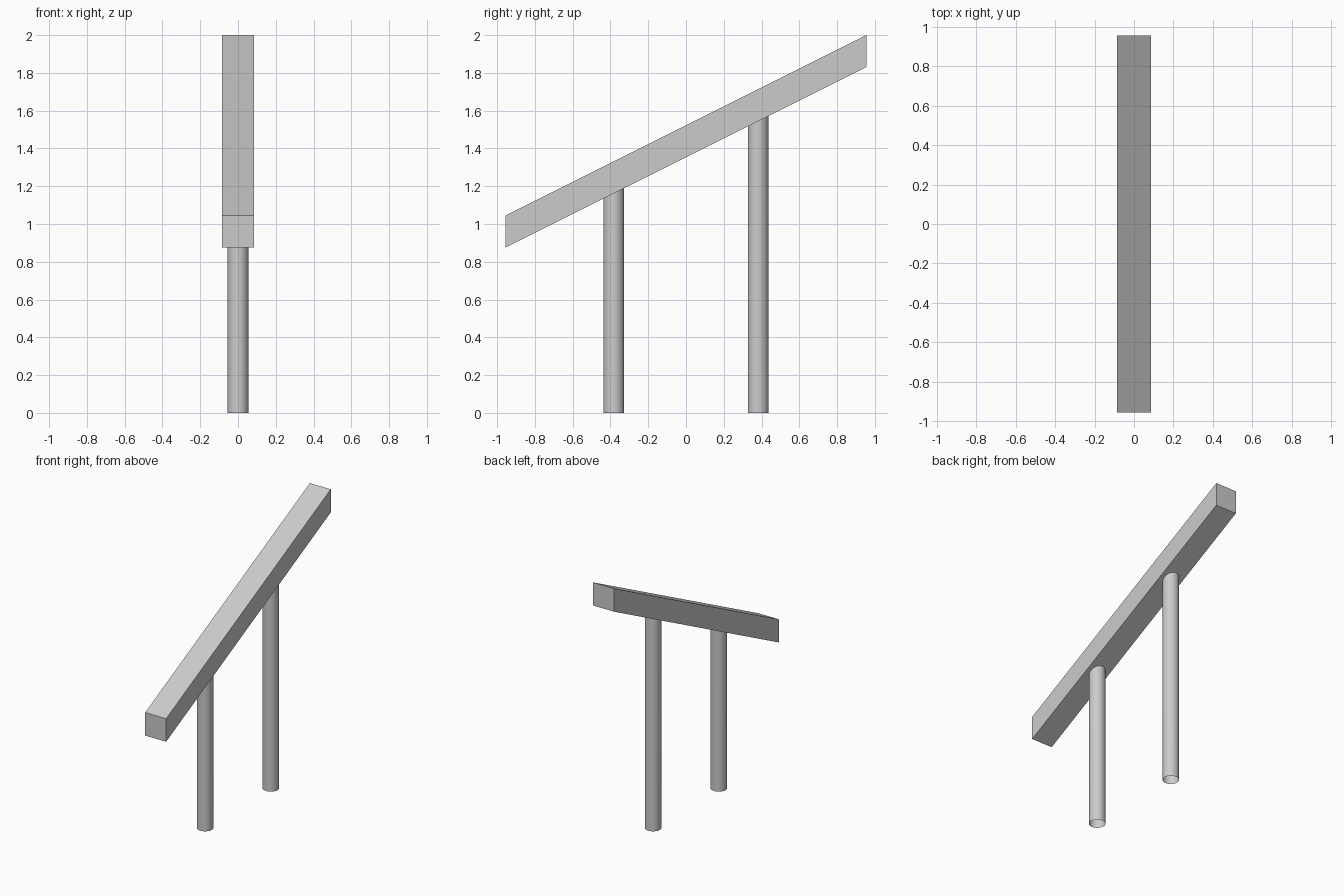
import bpy
import bmesh

cube = bpy.data.objects.get("Cube")
if cube:
    bpy.data.objects.remove(cube, do_unlink=True)

HALF_LENGTH, HALF_WIDTH = 0.956, 0.085
BEAM_HEIGHT, SLOPE, MID_UNDERSIDE = 0.17, 0.5, 1.353
POST_RADIUS, POST_Y = 0.055, 0.382

grey = bpy.data.materials.new("light grey")
grey.use_nodes = True
colour = (0.6, 0.6, 0.6, 1)
grey.diffuse_color = colour
grey.node_tree.nodes["Principled BSDF"].inputs["Base Color"].default_value = colour


def underside(y):
    return MID_UNDERSIDE + SLOPE * y


def finish(name, bm):
    mesh = bpy.data.meshes.new(name)
    bm.to_mesh(mesh)
    bm.free()
    mesh.materials.append(grey)
    obj = bpy.data.objects.new(name, mesh)
    bpy.context.collection.objects.link(obj)
    return obj


# Sloping handrail beam with plumb-cut ends
bm = bmesh.new()
bmesh.ops.create_cube(bm, size=2)
for v in bm.verts:
    y = v.co.y * HALF_LENGTH
    z = underside(y) + (BEAM_HEIGHT if v.co.z > 0 else 0)
    v.co = (v.co.x * HALF_WIDTH, y, z)
finish("rail_beam", bm)

# Round tube posts, open at the ends and mitred to the beam's underside
for name, y in (("front_post", -POST_Y), ("back_post", POST_Y)):
    bm = bmesh.new()
    bmesh.ops.create_cone(bm, cap_ends=False, segments=32, radius1=POST_RADIUS,
                          radius2=POST_RADIUS, depth=2)
    for v in bm.verts:
        v.co.y += y
        v.co.z = underside(v.co.y) if v.co.z > 0 else 0
    for f in bm.faces:
        f.smooth = True
    finish(name, bm)
